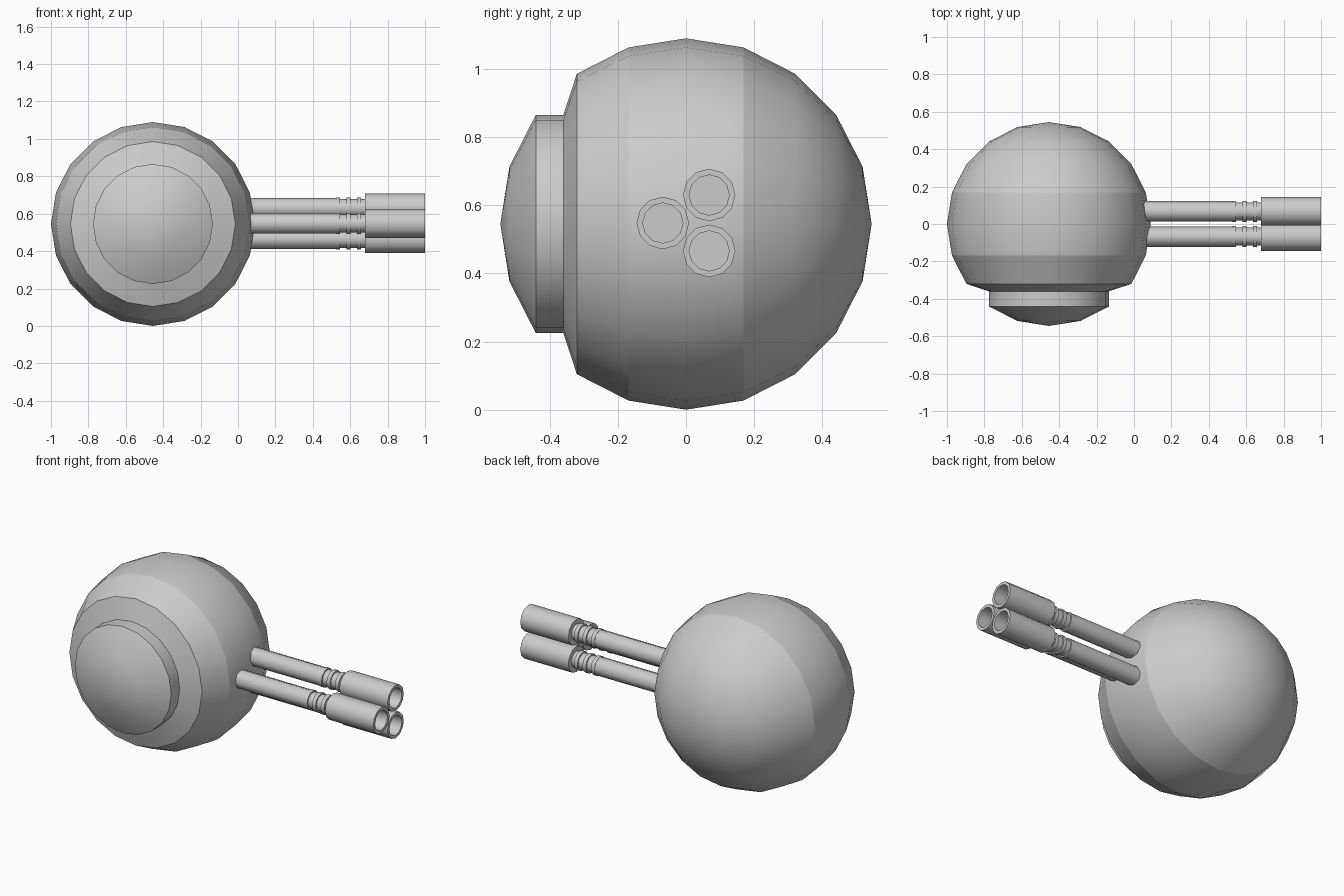
import bpy, bmesh, math
from mathutils import Vector

if "Cube" in bpy.data.objects:
    bpy.data.objects.remove(bpy.data.objects["Cube"])


def lathe(name, profile, sides, place, sharp_rings=(), angle=35):
    """Revolve (distance along axis, radius) points; place maps (d, u, v) to xyz."""
    bm = bmesh.new()
    rings = []
    for d, r in profile:
        if r == 0:
            rings.append([bm.verts.new(place(d, 0, 0))])
        else:
            rings.append([bm.verts.new(place(d, r * math.sin(2 * math.pi * i / sides),
                                             r * math.cos(2 * math.pi * i / sides)))
                          for i in range(sides)])
    for a, b in zip(rings, rings[1:]):
        for i in range(sides):
            j = (i + 1) % sides
            quad = [a[i % len(a)], a[j % len(a)], b[j % len(b)], b[i % len(b)]]
            bm.faces.new(list(dict.fromkeys(quad)))
    bmesh.ops.recalc_face_normals(bm, faces=bm.faces)
    for f in bm.faces:
        f.smooth = True
    for e in bm.edges:
        if len(e.link_faces) == 2 and e.calc_face_angle() > math.radians(angle):
            e.smooth = False
    for k in sharp_rings:
        ring = set(rings[k])
        for e in bm.edges:
            if e.verts[0] in ring and e.verts[1] in ring:
                e.smooth = False
    mesh = bpy.data.meshes.new(name)
    bm.to_mesh(mesh)
    bm.free()
    obj = bpy.data.objects.new(name, mesh)
    bpy.context.collection.objects.link(obj)
    return obj


# Round body: 20-sided ball along y, front cap stepped into a round lens
R, CX, CZ = 0.545, -0.455, 0.545
step = math.radians(18)
body = [(R * math.cos(k * step), R * math.sin(k * step) if k else 0) for k in range(8)]
lens_r = R * math.sin(2 * step)
body += [(-0.36, lens_r), (-R * math.cos(2 * step), lens_r),
         (-R * math.cos(step), R * math.sin(step)), (-R, 0)]
lathe("body", body, 20, lambda d, u, v: Vector((CX + u, d, CZ + v)),
      sharp_rings=(4, 6, 7, 8, 9))

# Ribbed neck and hollow muzzle profile
muzzle = [(0.50, 0), (0.50, 0.048)]
for x in (0.523, 0.579, 0.635):
    muzzle += [(x, 0.048), (x, 0.056), (x + 0.023, 0.056), (x + 0.023, 0.048)]
muzzle += [(0.68, 0.048), (0.68, 0.077), (1.0, 0.077), (1.0, 0.059), (0.72, 0.059), (0.72, 0)]

# Three barrels in a triangle
for n, (y, z) in enumerate([(0.068, 0.63), (-0.068, 0.548), (0.068, 0.466)], 1):
    put = lambda d, u, v, y=y, z=z: Vector((d, y + u, z + v))
    lathe(f"barrel_{n}", [(0.045, 0), (0.045, 0.055), (0.523, 0.055), (0.523, 0)], 8, put, angle=50)
    lathe(f"muzzle_{n}", muzzle, 12, put)
